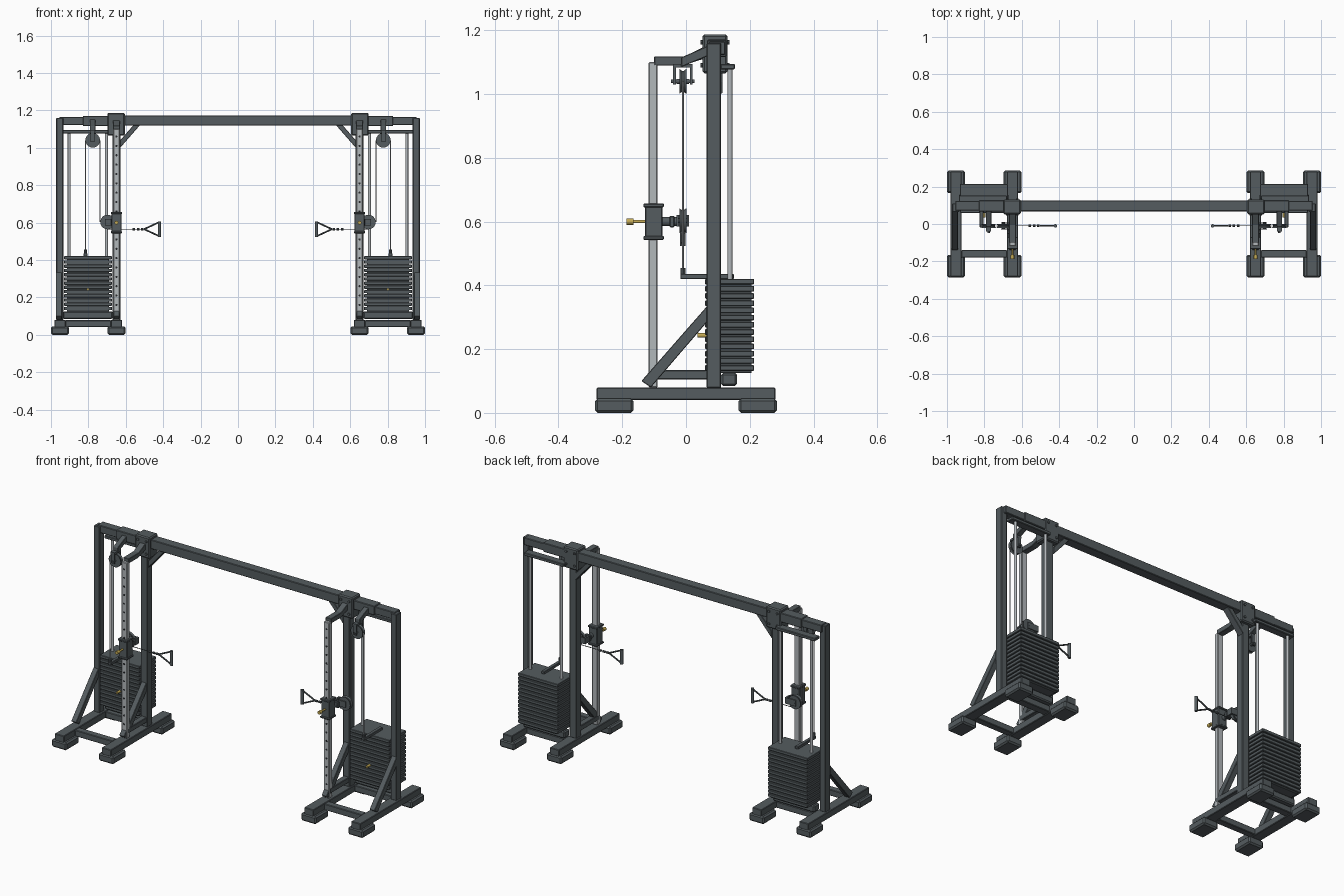
import bpy, bmesh
from mathutils import Vector, Matrix

cube = bpy.data.objects.get("Cube")
if cube:
    bpy.data.objects.remove(cube, do_unlink=True)


def material(name, r, g, b):
    m = bpy.data.materials.new(name)
    m.use_nodes = True
    m.diffuse_color = (r, g, b, 1)
    m.node_tree.nodes["Principled BSDF"].inputs["Base Color"].default_value = (r, g, b, 1)
    return m


SLATE = material("slate steel", 0.09, 0.107, 0.115)
SILVER = material("brushed silver", 0.45, 0.48, 0.5)
BRASS = material("brass yellow", 0.55, 0.4, 0.09)
DARK = material("dark hole", 0.02, 0.022, 0.025)


def finish(name, bm, mat, mirror=True, smooth=False, bevel=0):
    mesh = bpy.data.meshes.new(name)
    bmesh.ops.recalc_face_normals(bm, faces=bm.faces)
    bm.to_mesh(mesh)
    bm.free()
    mesh.materials.append(mat)
    ob = bpy.data.objects.new(name, mesh)
    bpy.context.collection.objects.link(ob)
    if bevel:
        mod = ob.modifiers.new("Bevel", "BEVEL")
        mod.width, mod.segments = bevel, 1
    if mirror:
        ob.modifiers.new("Mirror", "MIRROR").use_mirror_merge = False
    if smooth:
        bpy.ops.object.select_all(action="DESELECT")
        bpy.context.view_layer.objects.active = ob
        ob.select_set(True)
        bpy.ops.object.shade_smooth_by_angle()
    return ob


def add_box(bm, x, y, z):
    lo, hi = Vector((x[0], y[0], z[0])), Vector((x[1], y[1], z[1]))
    bmesh.ops.create_cube(bm, size=1, matrix=Matrix.Translation((lo + hi) / 2)
                          @ Matrix.Diagonal((*(hi - lo), 1)))


def box(name, x, y, z, mat=SLATE, bevel=0.003, mirror=True):
    bm = bmesh.new()
    add_box(bm, x, y, z)
    return finish(name, bm, mat, mirror, bevel=bevel)


def add_rod(bm, p, q, r, seg=16, r2=None):
    p, q = Vector(p), Vector(q)
    rot = (q - p).to_track_quat("Z", "Y").to_matrix().to_4x4()
    bmesh.ops.create_cone(bm, cap_ends=True, segments=seg, radius1=r,
                          radius2=r if r2 is None else r2, depth=(q - p).length,
                          matrix=Matrix.Translation((p + q) / 2) @ rot)


def rods(name, pairs, r, mat=SLATE, seg=16):
    bm = bmesh.new()
    for p, q in pairs:
        add_rod(bm, p, q, r, seg)
    return finish(name, bm, mat, smooth=True)


def profile(name, pts, axis, lo, hi, mat=SLATE, bevel=0.002):
    """Extrude a closed outline along x (points are y, z) or along y (points are x, z)."""
    bm = bmesh.new()
    place = (lambda a, b: (lo, a, b)) if axis == "x" else (lambda a, b: (a, lo, b))
    face = bm.faces.new([bm.verts.new(place(a, b)) for a, b in pts])
    step = Vector((hi - lo, 0, 0)) if axis == "x" else Vector((0, hi - lo, 0))
    new = bmesh.ops.extrude_face_region(bm, geom=[face])["geom"]
    bmesh.ops.translate(bm, vec=step, verts=[v for v in new if isinstance(v, bmesh.types.BMVert)])
    return finish(name, bm, mat, bevel=bevel)


def pulley(name, x, y, z, r):
    # grooved wheel: two flanges, a narrow core and a bolt through the middle
    bm = bmesh.new()
    for a, b, r1, r2 in ((-0.011, -0.003, r, r * 0.85), (-0.003, 0.003, r * 0.85, r * 0.85),
                         (0.003, 0.011, r * 0.85, r), (-0.02, 0.02, 0.008, 0.008)):
        add_rod(bm, (x, y + a, z), (x, y + b, z), r1, 28, r2)
    return finish(name, bm, SLATE, smooth=True)


# Base: feet, rails and cross members
INNER, OUTER = 0.65, 0.952
for label, cx in (("inner", INNER), ("outer", OUTER)):
    for end, y in (("front", (-0.285, -0.165)), ("back", (0.165, 0.285))):
        box(f"{label}_{end}_foot", (cx - 0.048, cx + 0.048), y, (0, 0.045), bevel=0.008)
    box(f"{label}_base_rail", (cx - 0.03, cx + 0.03), (-0.28, 0.28), (0.04, 0.08))
box("front_cross_member", (0.68, 0.922), (-0.18, -0.14), (0.042, 0.078))
box("back_cross_member", (0.68, 0.922), (0.1, 0.145), (0.042, 0.078))
box("stack_support", (0.67, 0.935), (0.11, 0.16), (0.085, 0.125), bevel=0.006)
box("column_tie", (0.632, 0.668), (-0.11, 0.068), (0.105, 0.135))

# Posts and diagonal struts
box("inner_post", (0.628, 0.672), (0.065, 0.11), (0.078, 1.13))
box("outer_post", (0.934, 0.972), (0.065, 0.11), (0.078, 1.16))
STRUT = [(-0.14, 0.1), (-0.11, 0.08), (0.066, 0.285), (0.066, 0.335)]
profile("inner_strut", STRUT, "x", 0.634, 0.666)
profile("outer_strut", STRUT, "x", 0.942, 0.974)

# Top beam with its brackets and gussets
box("top_beam", (-0.7, 0.7), (0.068, 0.125), (1.119, 1.172), mirror=False)
box("beam_sleeve", (0.69, 0.83), (0.066, 0.127), (1.117, 1.17))
box("beam_end", (0.82, 0.955), (0.072, 0.123), (1.122, 1.165))
box("beam_bracket", (0.605, 0.698), (0.052, 0.13), (1.065, 1.187), bevel=0.006)
rods("bracket_bolts", [((x, 0.046, z), (x, 0.136, z)) for x in (0.625, 0.678)
                       for z in (1.09, 1.162)], 0.007, seg=8)
profile("beam_gusset", [(0.63, 1.0), (0.63, 1.04), (0.56, 1.12), (0.525, 1.12)], "y", 0.075, 0.115)

# Adjustment column with holes, and its top arm
box("column", (0.632, 0.667), (-0.117, -0.089), (0.08, 1.1), SILVER)
rods("column_holes", [((INNER, -0.1175, 0.16 + 0.05 * i), (INNER, -0.1165, 0.16 + 0.05 * i))
                      for i in range(19)], 0.006, DARK, 10)
profile("column_arm", [(-0.1, 1.09), (-0.01, 1.09), (0.06, 1.112), (0.06, 1.15), (-0.005, 1.118),
                       (-0.1, 1.118)], "x", 0.632, 0.668)

# Sliding carriage with flanges, lock knob and swivel pulley
CZ = 0.6
box("carriage", (0.623, 0.677), (-0.129, -0.074), (0.55, 0.65))
for label, z in (("lower", 0.543), ("upper", 0.645)):
    box(f"{label}_carriage_flange", (0.62, 0.68), (-0.134, -0.069), (z, z + 0.012))
rods("knob_shaft", [((INNER, -0.168, CZ), (INNER, -0.125, CZ))], 0.005, BRASS)
rods("lock_knob", [((INNER, -0.186, CZ), (INNER, -0.165, CZ))], 0.01, BRASS)
rods("carriage_arm", [((0.66, -0.075, CZ), (0.66, -0.03, CZ))], 0.014)
box("carriage_arm_block", (0.642, 0.678), (-0.052, -0.036), (0.582, 0.618))
box("swivel_back_plate", (0.645, 0.71), (-0.03, -0.024), (0.585, 0.62), bevel=0)
box("swivel_front_plate", (0.645, 0.71), (0.003, 0.009), (0.585, 0.62), bevel=0)
box("swivel_web", (0.641, 0.651), (-0.03, 0.009), (0.585, 0.62), bevel=0)
PY = -0.01
pulley("carriage_pulley", 0.697, PY, 0.603, 0.039)

# Upper pulley hung from the beam
profile("pulley_arm", [(-0.015, 1.085), (0.07, 1.12), (0.07, 1.152), (-0.015, 1.115)],
        "x", 0.762, 0.792)
box("pulley_yoke_top", (0.764, 0.79), (-0.04, 0.02), (1.083, 1.095), bevel=0)
for label, y in (("front", -0.04), ("back", 0.012)):
    box(f"pulley_yoke_{label}", (0.766, 0.788), (y, y + 0.008), (1.03, 1.09), bevel=0)
pulley("upper_pulley", 0.777, PY, 1.04, 0.039)
rods("yoke_bolt", [((0.777, -0.047, 1.04), (0.777, 0.026, 1.04))], 0.006)

# Weight stack, guide rods and lifting arm
bm = bmesh.new()
for i in range(13):
    z = 0.132 + i * 0.0226
    add_box(bm, (0.675, 0.93), (0.06, 0.214), (z, z + 0.0175))
add_box(bm, (0.69, 0.915), (0.068, 0.206), (0.125, 0.415))
finish("weight_stack", bm, SLATE, bevel=0.002)
rods("guide_rods", [((x, 0.138, 0.1), (x, 0.138, 1.09)) for x in (0.703, 0.903)], 0.0075, SILVER)
box("guide_rod_bar", (0.68, 0.935), (0.108, 0.153), (1.077, 1.095))
box("lifting_arm", (0.805, 0.825), (-0.018, 0.15), (0.42, 0.436), bevel=0.002)
rods("selector_pin", [((0.802, 0.036, 0.243), (0.802, 0.065, 0.243))], 0.007, BRASS)

# Cables
rods("cables", [((0.815, PY, 0.43), (0.815, PY, 1.04)), ((0.737, PY, 1.04), (0.737, PY, 0.603))],
     0.003, SILVER, 8)
rods("cable_end", [((0.815, PY, 0.434), (0.815, PY, 0.455))], 0.008, seg=10)

# Pull handle: cable, chain links, triangular strap and grip
HZ = 0.565
rods("handle_cable", [((0.697, PY, HZ), (0.5, PY, HZ))], 0.002, SLATE, 8)
rods("chain_links", [((x, PY, HZ), (x - 0.014, PY, HZ)) for x in (0.565, 0.54, 0.518)], 0.0065, SLATE, 8)
rods("handle_strap", [((0.502, PY, HZ), (0.42, PY, HZ + s * 0.038)) for s in (-1, 1)], 0.0045, SLATE, 8)
rods("handle_grip", [((0.42, PY, HZ - 0.042), (0.42, PY, HZ + 0.042))], 0.009)
